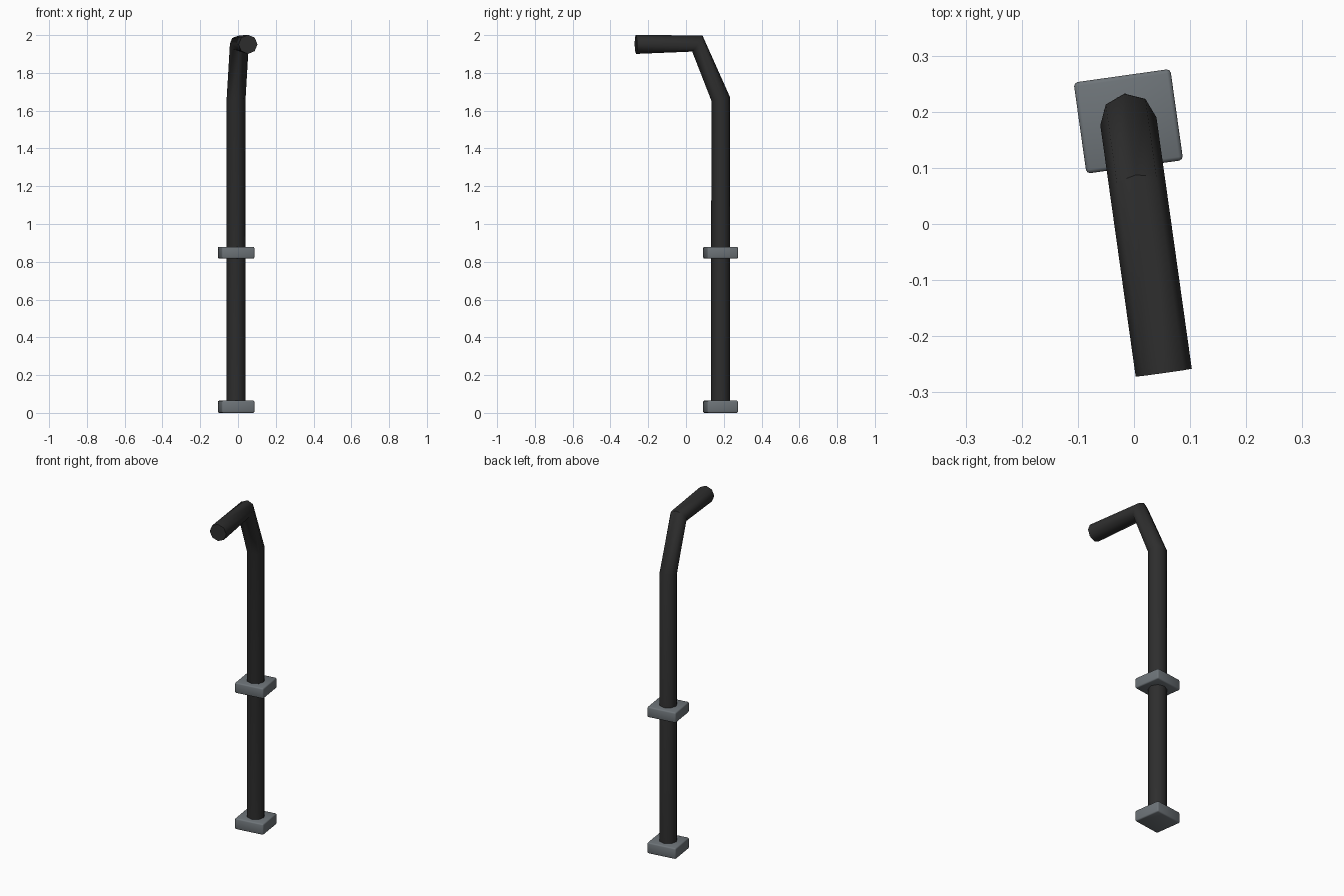
import bpy, bmesh, math
from mathutils import Vector, Matrix

if "Cube" in bpy.data.objects:
    bpy.data.objects.remove(bpy.data.objects["Cube"])

# Whole model is turned slightly about the pole axis
PLACE = Matrix.Translation((-0.01, 0.183, 0)) @ Matrix.Rotation(math.radians(8), 4, 'Z')
SIDES, RADIUS = 8, 0.0505


def material(name, rgb):
    m = bpy.data.materials.new(name)
    m.diffuse_color = (*rgb, 1)
    m.use_nodes = True
    m.node_tree.nodes["Principled BSDF"].inputs["Base Color"].default_value = m.diffuse_color
    return m


def finish(name, bm, mat, angle):
    bmesh.ops.recalc_face_normals(bm, faces=bm.faces)
    bm.transform(PLACE)
    mesh = bpy.data.meshes.new(name)
    bm.to_mesh(mesh)
    bm.free()
    mesh.materials.append(mat)
    ob = bpy.data.objects.new(name, mesh)
    bpy.context.collection.objects.link(ob)
    bpy.ops.object.select_all(action='DESELECT')
    ob.select_set(True)
    bpy.context.view_layer.objects.active = ob
    bpy.ops.object.shade_smooth_by_angle(angle=math.radians(angle))
    return ob


def bent_pipe(name, path, mat):
    """Octagonal tube swept along a path in the local YZ plane."""
    bm = bmesh.new()
    pts = [Vector((0, y, z)) for y, z in path]
    dirs = [(b - a).normalized() for a, b in zip(pts, pts[1:])]
    rings = []
    for i, p in enumerate(pts):
        t = (dirs[max(i - 1, 0)] + dirs[min(i, len(dirs) - 1)]).normalized()
        u = Vector((1, 0, 0))
        v = t.cross(u)
        angles = [2 * math.pi * k / SIDES for k in range(SIDES)]
        rings.append([bm.verts.new(p + RADIUS * (u * math.cos(a) + v * math.sin(a)))
                      for a in angles])
    for r, s in zip(rings, rings[1:]):
        for k in range(SIDES):
            n = (k + 1) % SIDES
            bm.faces.new((r[k], r[n], s[n], s[k]))
    bm.faces.new(rings[0])
    bm.faces.new(rings[-1])
    return finish(name, bm, mat, 50)


def plate(name, z0, z1, mat):
    """Square plate with softened edges."""
    bm = bmesh.new()
    bmesh.ops.create_cube(bm, size=1)
    bm.transform(Matrix.Translation((0, 0, (z0 + z1) / 2))
                 @ Matrix.Diagonal((0.174, 0.164, z1 - z0, 1)))
    bmesh.ops.bevel(bm, geom=bm.edges[:], offset=0.007, segments=2,
                    profile=0.5, affect='EDGES')
    return finish(name, bm, mat, 50)


black = material("black_metal", (0.027, 0.027, 0.027))
grey = material("grey_steel", (0.155, 0.175, 0.19))

# Upright pole, leaning neck and forward arm
bent_pipe("pole", [(0, 0.01), (0, 1.664), (-0.124, 1.955), (-0.4525, 1.951)], black)

# Floor plate and mid-height collar
plate("base_plate", 0.0, 0.065, grey)
plate("collar_plate", 0.817, 0.879, grey)
